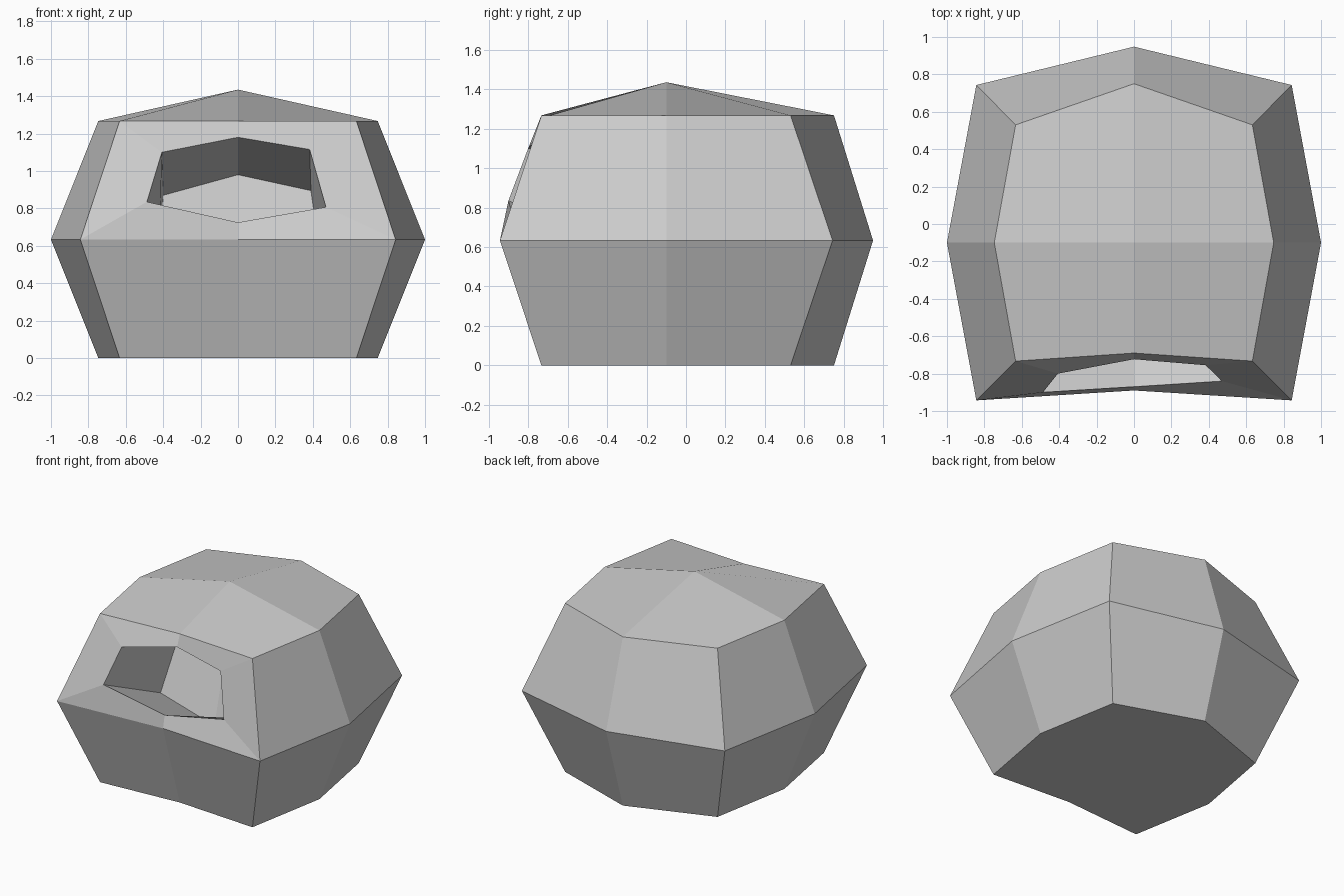
import bpy, bmesh

if "Cube" in bpy.data.objects:
    bpy.data.objects.remove(bpy.data.objects["Cube"])

bm = bmesh.new()


def verts(points):
    return [bm.verts.new(p) for p in points]


def ring(right_side, z):
    # eight-sided ring: front middle, right side points, back middle, mirrored left
    front, *side, back = right_side
    left = [(-x, y) for x, y in reversed(side)]
    return verts([(x, y, z) for x, y in [front, *side, back, *left]])


def bridge(a, b, skip=()):
    n = len(a)
    for i in range(n):
        if i not in skip:
            j = (i + 1) % n
            bm.faces.new((a[i], a[j], b[j], b[i]))


# dome rings: the ground and roof rings share one outline, the waist is wider
narrow = [(0, -.69), (.633, -.733), (.747, -.10), (.633, .53), (0, .75)]
wide = [(0, -.89), (.843, -.943), (1.0, -.10), (.843, .743), (0, .948)]
ground = ring(narrow, 0)
waist = ring(wide, .633)
roof = ring(narrow, 1.267)
bm.faces.new(ground[::-1])
bridge(ground, waist)
bridge(waist, roof, skip=(0, 7))

# faceted roof: four quads to the peak, alternately folded
peak = bm.verts.new((0, -.10, 1.435))
for i in (0, 2, 4, 6):
    a, corner, b = roof[i], roof[i + 1], roof[(i + 2) % 8]
    if i in (2, 6):
        bm.faces.new((peak, a, corner, b))
    else:
        bm.faces.new((a, corner, b, peak))

# front face frame around the doorway
frame = [waist[0], waist[1], roof[1], roof[0], roof[7], waist[7]]
mouth = verts([(0, -.87, .725), (.47, -.84, .807), (.383, -.755, 1.115),
               (0, -.723, 1.18), (-.407, -.80, 1.10), (-.487, -.90, .835)])
bridge(frame, mouth)

# recessed pocket sloping down and inward
inner = verts([(0, -.28, .42), (.435, -.27, .58), (.39, -.16, .895),
               (0, -.13, .98), (-.40, -.17, .87), (-.42, -.32, .57)])
bridge(mouth, inner)
bm.faces.new((inner[0], inner[1], inner[2], inner[3]))
bm.faces.new((inner[0], inner[3], inner[4], inner[5]))

bmesh.ops.recalc_face_normals(bm, faces=bm.faces[:])
mesh = bpy.data.meshes.new("hollow_dome")
bm.to_mesh(mesh)
bm.free()
bpy.context.collection.objects.link(bpy.data.objects.new("hollow_dome", mesh))
